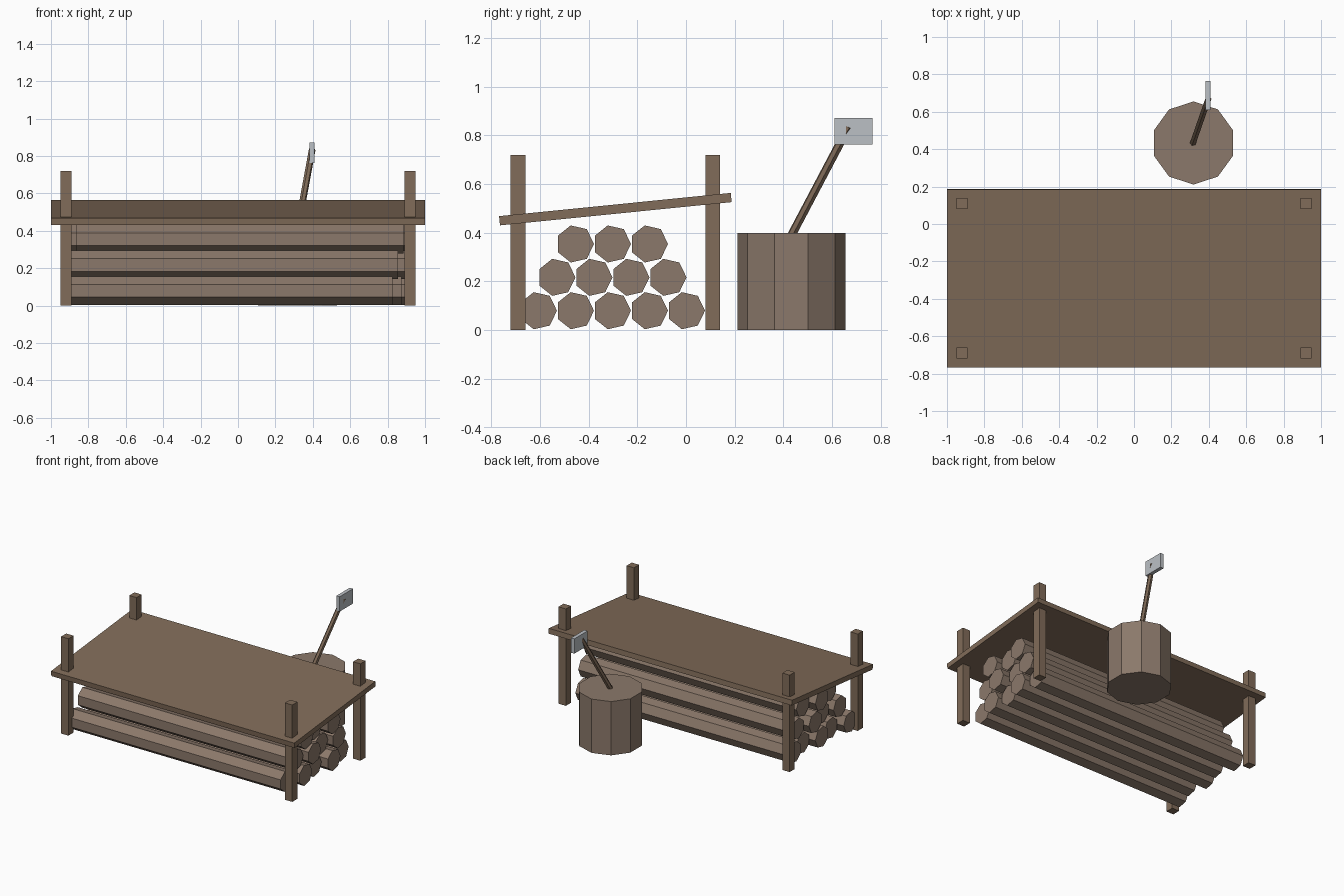
import bpy
from math import pi, atan2
from mathutils import Vector, Matrix

if "Cube" in bpy.data.objects:
    bpy.data.objects.remove(bpy.data.objects["Cube"])


def material(name, rgb):
    m = bpy.data.materials.new(name)
    m.diffuse_color = (*rgb, 1)
    m.use_nodes = True
    m.node_tree.nodes["Principled BSDF"].inputs["Base Color"].default_value = m.diffuse_color
    return m


timber = material("timber", (0.22, 0.15, 0.10))
bark = material("bark", (0.26, 0.19, 0.145))
steel = material("steel", (0.50, 0.53, 0.56))


def finish(name, mat):
    ob = bpy.context.object
    ob.name = name
    ob.data.materials.append(mat)
    return ob


def box(name, loc, size, mat, rot=(0, 0, 0)):
    bpy.ops.mesh.primitive_cube_add(size=1, location=loc, rotation=rot)
    ob = finish(name, mat)
    ob.scale = size
    return ob


def prism(name, sides, radius, depth, loc, mat):
    bpy.ops.mesh.primitive_cylinder_add(vertices=sides, radius=radius,
                                        depth=depth, location=loc)
    return finish(name, mat)


# Four corner posts
for x in (-0.92, 0.92):
    for y, side in ((-0.69, "front"), (0.11, "back")):
        box(side + "_post", (x, y, 0.36), (0.06, 0.06, 0.72), timber)

# Sloping roof, higher at the back
box("roof", (0, -0.29, 0.497), (2, 0.956, 0.038), timber, (0.1, 0, 0))

# Stacked heptagonal logs, each slid a little along x; rows listed bottom up
slides = [(-0.05, 0.0, -0.03, 0.02, -0.02),
          (-0.02, 0.02, -0.03, 0.01),
          (0.01, -0.03, 0.02)]
lay_down = Matrix(((0, 0, 1), (1, 0, 0), (0, 1, 0))).to_euler()
for row, offsets in enumerate(slides):
    for i, dx in enumerate(offsets):
        y = -0.304 + 0.152 * (i - (len(offsets) - 1) / 2)
        log = prism("log", 7, 0.078, 1.75, (dx, y, 0.08 + 0.137 * row), bark)
        # first cylinder vertex points along local +y: turn it to face world +y
        log.rotation_euler = (Matrix.Rotation(-pi / 2, 3, 'X')
                              @ Matrix.Identity(3)).to_euler()
        log.rotation_euler = (lay_down.to_matrix()
                              @ Matrix.Rotation(-pi / 2, 3, 'Z')).to_euler()

# Chopping block
prism("chopping_block", 10, 0.222, 0.4, (0.318, 0.433, 0.2), bark)

# Axe: leaning handle and head
base, tip = Vector((0.315, 0.433, 0.39)), Vector((0.397, 0.668, 0.835))
direction = tip - base
handle = prism("axe_handle", 6, 0.018, direction.length, (base + tip) / 2, timber)
handle.rotation_euler = direction.to_track_quat('Z', 'Y').to_euler()
box("axe_head", (0.396, 0.687, 0.817), (0.027, 0.156, 0.11), steel)
